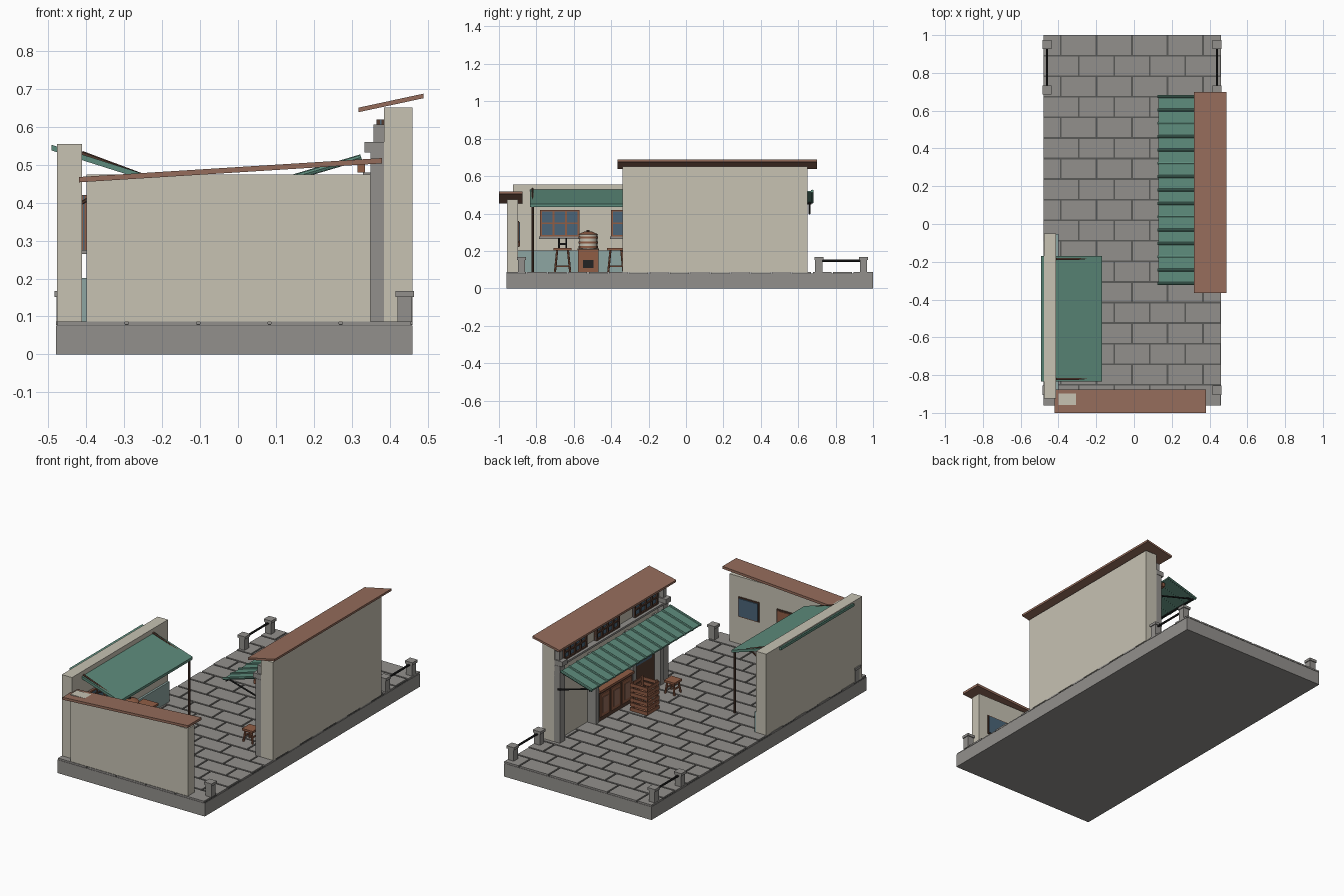
import bpy, bmesh, math
from mathutils import Vector

cube = bpy.data.objects.get("Cube")
if cube:
    bpy.data.objects.remove(cube)


def material(name, r, g, b):
    m = bpy.data.materials.new(name)
    m.use_nodes = True
    m.diffuse_color = (r, g, b, 1)
    m.node_tree.nodes["Principled BSDF"].inputs["Base Color"].default_value = (r, g, b, 1)
    return m


CREAM = material("cream plaster", .57, .54, .45)
CLAY = material("clay roof", .30, .15, .105)
TEAL = material("teal sheet", .11, .26, .20)
STONE = material("grey stone", .29, .28, .265)
MORTAR = material("dark mortar", .10, .10, .097)
DARK = material("dark wood", .09, .045, .03)
WOOD = material("warm wood", .28, .11, .06)
GLASS = material("blue glass", .07, .13, .19)
MINT = material("pale mint panel", .27, .38, .36)
IRON = material("black iron", .017, .017, .017)
FLOOR = .085


def finish(name, bm, mat):
    bmesh.ops.recalc_face_normals(bm, faces=bm.faces)
    me = bpy.data.meshes.new(name)
    bm.to_mesh(me)
    bm.free()
    me.materials.append(mat)
    ob = bpy.data.objects.new(name, me)
    bpy.context.collection.objects.link(ob)
    return ob


def add_box(bm, x0, x1, y0, y1, z0, z1):
    verts = bmesh.ops.create_cube(bm, size=1)["verts"]
    for v in verts:
        v.co = ((x0 + x1) / 2 + v.co.x * (x1 - x0), (y0 + y1) / 2 + v.co.y * (y1 - y0),
                (z0 + z1) / 2 + v.co.z * (z1 - z0))


def box(name, mat, *spans):
    bm = bmesh.new()
    add_box(bm, *spans)
    return finish(name, bm, mat)


def slope(name, mat, x0, x1, z0, z1, thick, y0, y1):
    # sloping slab; z0 and z1 are its top heights at x0 and x1
    bm = bmesh.new()
    ring = [bm.verts.new((x, y0, z)) for x, z in
            ((x0, z0), (x1, z1), (x1, z1 - thick), (x0, z0 - thick))]
    side = bm.faces.new(ring)
    new = bmesh.ops.extrude_face_region(bm, geom=[side])["geom"]
    for v in new:
        if isinstance(v, bmesh.types.BMVert):
            v.co.y = y1
    if not side.is_valid or len(bm.faces) < 6:
        bm.faces.new(ring)
    return finish(name, bm, mat)


def rod(name, mat, a, b, radius, sides=8, tip=None):
    a, b = Vector(a), Vector(b)
    bm = bmesh.new()
    bmesh.ops.create_cone(bm, cap_ends=True, segments=sides, radius1=radius,
                          radius2=radius if tip is None else tip, depth=(b - a).length)
    ob = finish(name, bm, mat)
    ob.location = (a + b) / 2
    ob.rotation_euler = (b - a).to_track_quat('Z', 'Y').to_euler()
    if sides > 8:
        bpy.context.view_layer.objects.active = ob
        ob.select_set(True)
        bpy.ops.object.shade_smooth_by_angle()
        ob.select_set(False)
    return ob


# Paved base: slab, mortar bed and staggered stones
box("base_slab", STONE, -.48, .46, -.96, 1, 0, .076)
box("mortar_bed", MORTAR, -.478, .458, -.958, .998, .076, .08)
bm = bmesh.new()
rows, pitch, gap = 18, .188, .0045
depth = 1.96 / rows
for r in range(rows):
    x = -.575 + (r % 2) * pitch / 2 - pitch / 2
    while x < .46:
        x0, x1 = max(x + gap, -.48), min(x + pitch - gap, .46)
        if x1 - x0 > .01:
            add_box(bm, x0, x1, -.96 + r * depth + (gap if r else 0),
                    -.96 + (r + 1) * depth - gap * (r < rows - 1), .078, .087)
        x += pitch
finish("paving_stones", bm, STONE)

# Bollards and rails
for x, y in ((-.46, -.88), (.44, -.88), (-.46, .71), (-.46, .95), (.44, .71), (.44, .95)):
    box("bollard", STONE, x - .019, x + .019, y - .019, y + .019, FLOOR, .155)
    box("bollard_cap", STONE, x - .024, x + .024, y - .024, y + .024, .152, .167)
for x in (-.46, .44):
    rod("bollard_rail", IRON, (x, .71, .147), (x, .95, .147), .006)

# Front wall and its roof
box("front_wall", CREAM, -.40, .35, -.957, -.897, FLOOR, .475)
slope("front_roof", CLAY, -.42, .38, .468, .518, .014, -1, -.875)
box("front_wall_window_frame", DARK, .158, .292, -.90, -.892, .245, .36)
box("front_wall_window_glass", GLASS, .165, .285, -.895, -.887, .252, .353)
box("notice_board", DARK, -.08, .045, -.90, -.89, .22, .355)
box("notice_board_face", WOOD, -.073, .038, -.893, -.887, .227, .348)

# Left wall with mint dado
box("left_wall", CREAM, -.477, -.412, -.925, -.05, FLOOR, .555)
box("left_dado", MINT, -.415, -.40, -.897, -.052, FLOOR, .202)


def window(name, xa, xb, y0, y1, z0, z1, cols, rows):
    # xa is the wall side and xb the outer side of the frame
    lo, hi = min(xa, xb), max(xa, xb)
    t = .009
    mid = (lo + hi) / 2
    box(name + "_glass", GLASS, mid - .002, mid + .002, y0, y1, z0, z1)
    bm = bmesh.new()
    for i in range(cols + 1):
        y = y0 + (y1 - y0 - t) * i / cols
        add_box(bm, lo, hi, y, y + t, z0, z1)
    for i in range(rows + 1):
        z = z0 + (z1 - z0 - t) * i / rows
        add_box(bm, lo, hi, y0, y1, z, z + t)
    finish(name + "_frame", bm, WOOD if cols == 3 else DARK)


for y in (-.78, -.40):
    window("left_window", -.414, -.40, y, y + .21, .275, .42, 3, 2)
    box("window_sill", STONE, -.415, -.396, y - .006, y + .216, .265, .276)

# Left canopy, rafters and posts
slope("canopy", TEAL, -.492, -.17, .553, .451, .015, -.835, -.17)
for y in (-.82, -.185):
    rod("canopy_rafter", DARK, (-.412, y, .531), (-.19, y, .448), .006, 6)
    rod("canopy_brace", DARK, (-.412, y, .40), (-.28, y, .475), .005, 6)
    rod("canopy_post", DARK, (-.182, y, FLOOR), (-.182, y, .445), .007)


def stool(name, x, y, top, half, mat):
    box(name + "_seat", mat, x - half, x + half, y - half, y + half, top - .012, top)
    for sx in (-1, 1):
        for sy in (-1, 1):
            rod(name + "_leg", mat, (x + sx * half * .85, y + sy * half * .85, FLOOR),
                (x + sx * half * .6, y + sy * half * .6, top - .01), .006, 6)
        box(name + "_stretcher", mat, x + sx * half * .7 - .003, x + sx * half * .7 + .003,
            y - half * .7, y + half * .7, FLOOR + .03, FLOOR + .038)


# Stove with steamer between two tables
stool("front_table", -.325, -.66, .215, .048, WOOD)
stool("rear_table", -.325, -.375, .215, .048, WOOD)
stool("stool", .227, -.205, .162, .034, WOOD)
for y in (-.68, -.64):
    rod("pot_stand_leg", IRON, (-.325, y, .215), (-.325, y, .268), .005, 6)
box("pot_stand_bar", IRON, -.345, -.305, -.685, -.635, .233, .242)
box("stove", WOOD, -.385, -.275, -.578, -.468, FLOOR, .208)
box("stove_door", IRON, -.276, -.271, -.55, -.495, .11, .152)
box("stove_top", DARK, -.388, -.272, -.581, -.465, .206, .214)
for i in range(3):
    z = .214 + i * .025
    rod("steamer_tray", CREAM, (-.328, -.523, z), (-.328, -.523, z + .025), .049, 20)
    rod("steamer_band", WOOD, (-.328, -.523, z + .002), (-.328, -.523, z + .012), .053, 20)
rod("steamer_lid", WOOD, (-.328, -.523, .289), (-.328, -.523, .303), .052, 20, .022)
rod("steamer_knob", DARK, (-.328, -.523, .302), (-.328, -.523, .311), .008, 12)

# Main building wall and roof
box("main_wall", CREAM, .385, .46, -.34, .65, FLOOR, .652)
slope("main_roof", CLAY, .318, .49, .651, .688, .012, -.365, .70)
for y in (-.34, .605):
    box("main_column", STONE, .35, .386, y, y + .045, FLOOR, .53)
    box("column_bracket", STONE, .334, .386, y, y + .045, .532, .56)
    box("bracket_post", STONE, .357, .386, y + .008, y + .037, .56, .607)
box("stone_ledge", STONE, .35, .388, -.338, .648, .524, .535)
box("awning_beam", WOOD, .315, .335, -.31, .64, .48, .503)
for y in (.375, .08, -.27):
    window("clerestory", .387, .366, y, y + .21, .535, .62, 4, 2)

# Shopfront: posts, panelled counter and windows
for y in (-.27, -.02, .32):
    box("shop_post", STONE, .33, .386, y, y + .03, FLOOR, .48)
box("counter", DARK, .335, .386, .01, .32, FLOOR, .255)
box("counter_top", WOOD, .322, .386, .01, .32, .255, .268)
for i in range(3):
    y = .022 + i * .1
    box("counter_panel", WOOD, .329, .337, y, y + .085, .11, .24)
    box("counter_inset", CLAY, .326, .331, y + .018, y + .067, .13, .22)
window("shop_window", .387, .366, .01, .32, .27, .47, 4, 2)
box("shop_door", DARK, .37, .386, -.24, -.02, FLOOR, .45)
box("shop_door_glass", GLASS, .366, .372, -.215, -.045, .25, .42)

# Slatted crates
for level in range(2):
    z = FLOOR + level * .085
    bm = bmesh.new()
    for i in range(3):
        h = z + .004 + i * .027
        add_box(bm, .17, .176, 0, .11, h, h + .019)
        add_box(bm, .274, .28, 0, .11, h, h + .019)
        add_box(bm, .17, .28, 0, .006, h, h + .019)
        add_box(bm, .17, .28, .104, .11, h, h + .019)
    for x in (.174, .266):
        for y in (.004, .096):
            add_box(bm, x, x + .01, y, y + .01, z, z + .084)
    add_box(bm, .172, .278, .002, .108, z + .002, z + .01)
    finish("crate", bm, WOOD)

# Ribbed awning with round-ended rolls and iron struts
count = 14
step = 1.0 / count
slope("awning_sheet", TEAL, .13, .325, .463, .521, .008, -.32, .68)
for i in range(count + 1):
    y = -.315 + i * step * .99
    rod("awning_roll", TEAL, (.126, y, .461), (.325, y, .52), .008, 8)
for y in (-.30, .18, .66):
    rod("awning_strut", IRON, (.355, y, .40), (.15, y, .458), .005, 6)
rod("awning_rail", IRON, (.145, -.315, .452), (.145, .672, .452), .005, 6)
